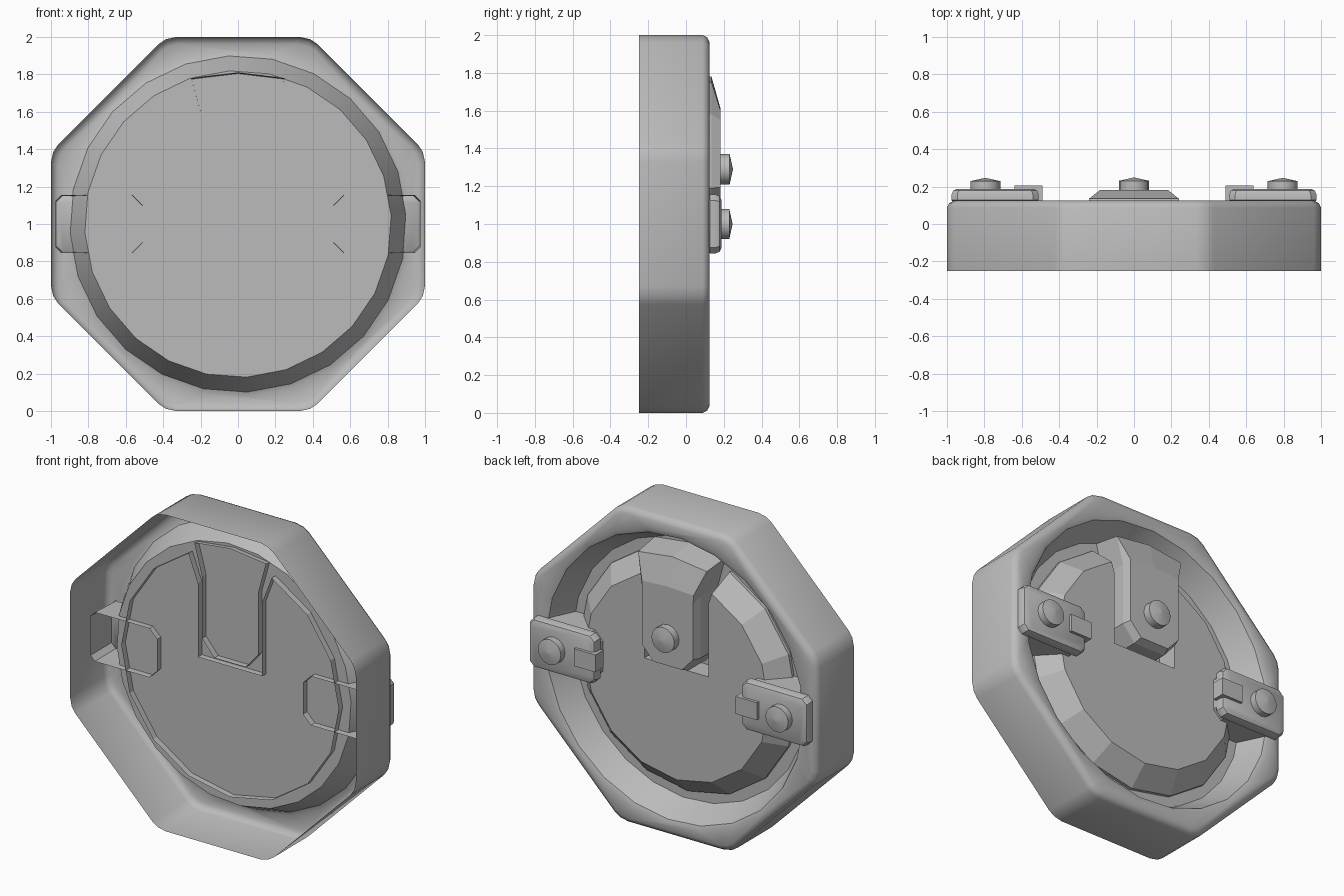
import bpy, bmesh
from math import sin, cos, radians, pi

if "Cube" in bpy.data.objects:
    bpy.data.objects.remove(bpy.data.objects["Cube"])

GREY = (0.5, 0.5, 0.5, 1)
grey = bpy.data.materials.new("plain grey")
grey.use_nodes = True
grey.diffuse_color = GREY
grey.node_tree.nodes["Principled BSDF"].inputs["Base Color"].default_value = GREY

BASE = -0.08  # depth at which the inserted parts end


def loft(name, rings, smooth=False, close_front=False):
    """Skin (outline, depth) rings from front to back and cap the last one.
    Outlines are (x, height above the centre) points."""
    bm = bmesh.new()
    loops = [[bm.verts.new((x, y, z + 1)) for x, z in pts] for pts, y in rings]
    for a, b in zip(loops, loops[1:]):
        n = len(a)
        for i in range(n):
            j = (i + 1) % n
            bm.faces.new((a[i], a[j], b[j], b[i]))
    bm.faces.new(loops[-1])
    if close_front:
        bm.faces.new(loops[0])
    bmesh.ops.recalc_face_normals(bm, faces=bm.faces)
    mesh = bpy.data.meshes.new(name)
    bm.to_mesh(mesh)
    bm.free()
    mesh.materials.append(grey)
    obj = bpy.data.objects.new(name, mesh)
    bpy.context.collection.objects.link(obj)
    if smooth:
        bpy.ops.object.select_all(action="DESELECT")
        obj.select_set(True)
        bpy.context.view_layer.objects.active = obj
        bpy.ops.object.shade_smooth_by_angle(angle=radians(38))
    return obj


def circle(r, n, start=0.0, cx=0.0, cz=0.0):
    """Clockwise from the top."""
    angles = [radians(start) + 2 * pi * i / n for i in range(n)]
    return [(cx + r * sin(a), cz + r * cos(a)) for a in angles]


def octagon(inset):
    """Octagon with slightly set-in diagonals and three points per corner."""
    corner = [(0.33, 1), (0.385, 0.988), (0.425, 0.962)]
    quarter = corner + [(z, x) for x, z in reversed(corner)]
    k = 1 - inset
    pts = []
    for _ in range(4):
        pts += [(x * k, z * k) for x, z in quarter]
        quarter = [(z, -x) for x, z in quarter]
    return pts


def mirrored(half):
    """Complete a symmetric outline from its right half."""
    return half + [(-x, z) for x, z in reversed(half) if x > 0]


# Open-fronted octagonal housing with a round recess in its back
def hole(r):
    return circle(r, 24, 11.8)


loft("octagonal_housing", [
    (octagon(0), -0.25), (octagon(0), 0.088), (octagon(0.012), 0.112),
    (octagon(0.038), 0.125), (hole(0.925), 0.125), (hole(0.9), 0.115),
    (hole(0.89), 0.095), (hole(0.82), -0.04)], smooth=True)


# Bevelled disc with a slot running in from its top edge
def slotted(r):
    arc = circle(r, 16)[1:]
    return arc + [(-0.225, 0.53), (-0.225, 0.065), (0.225, 0.065), (0.225, 0.53)]


loft("slotted_disc", [(slotted(0.76), BASE), (slotted(0.76), -0.02),
                      (slotted(0.645), 0.095)])

# Flared tab lying in the slot
tab_base = mirrored([(0, 0.81), (0.25, 0.78), (0.195, 0.58), (0.195, 0.19), (0.11, 0.09)])
tab_edge = mirrored([(0, 0.78), (0.24, 0.75), (0.195, 0.58), (0.195, 0.19), (0.11, 0.09)])
tab_face = mirrored([(0, 0.61), (0.18, 0.6), (0.178, 0.55), (0.178, 0.195), (0.1, 0.11)])
loft("top_tab", [(tab_base, BASE), (tab_edge, 0.135), (tab_face, 0.183)])


# Bolt with a shallow conical head
def bolt(name, cx, cz, y):
    rings = [(circle(r, 16, 0, cx, cz), y + d)
             for r, d in ((0.08, -0.02), (0.08, 0.045), (0.004, 0.062))]
    loft(name, rings, smooth=True)


bolt("tab_bolt", 0, 0.29, 0.186)


# Side latches: a chamfered foot, a plate, a bolt and a tongue
def latch_outline(s, inset, inner):
    x0, x1, h = 0.51 + inset, 0.975 - inset, 0.155 - inset
    outer = 0.03
    half = [(x0, h - inner), (x0 + inner, h), (x1 - outer, h), (x1, h - outer)]
    pts = half + [(x, -z) for x, z in reversed(half)]
    return [(s * x, z) for x, z in pts]


for side, s in (("left", 1), ("right", -1)):
    loft(side + "_latch_foot", [(latch_outline(s, 0, 0.055), BASE),
                                (latch_outline(s, 0.005, 0.055), 0.13)])
    plate = ((0.015, 0.112), (0, 0.127), (0, 0.158), (0.008, 0.178), (0.025, 0.187))
    loft(side + "_latch_plate", [(latch_outline(s, i, 0.03), y) for i, y in plate],
         smooth=True, close_front=True)
    bolt(side + "_latch_bolt", s * 0.795, 0, 0.184)
    tongue = [(s * x, z) for x, z in ((0.49, -0.055), (0.49, 0.055), (0.64, 0.055), (0.64, -0.055))]
    loft(side + "_latch_tongue", [(tongue, 0.125), (tongue, 0.205)], close_front=True)
